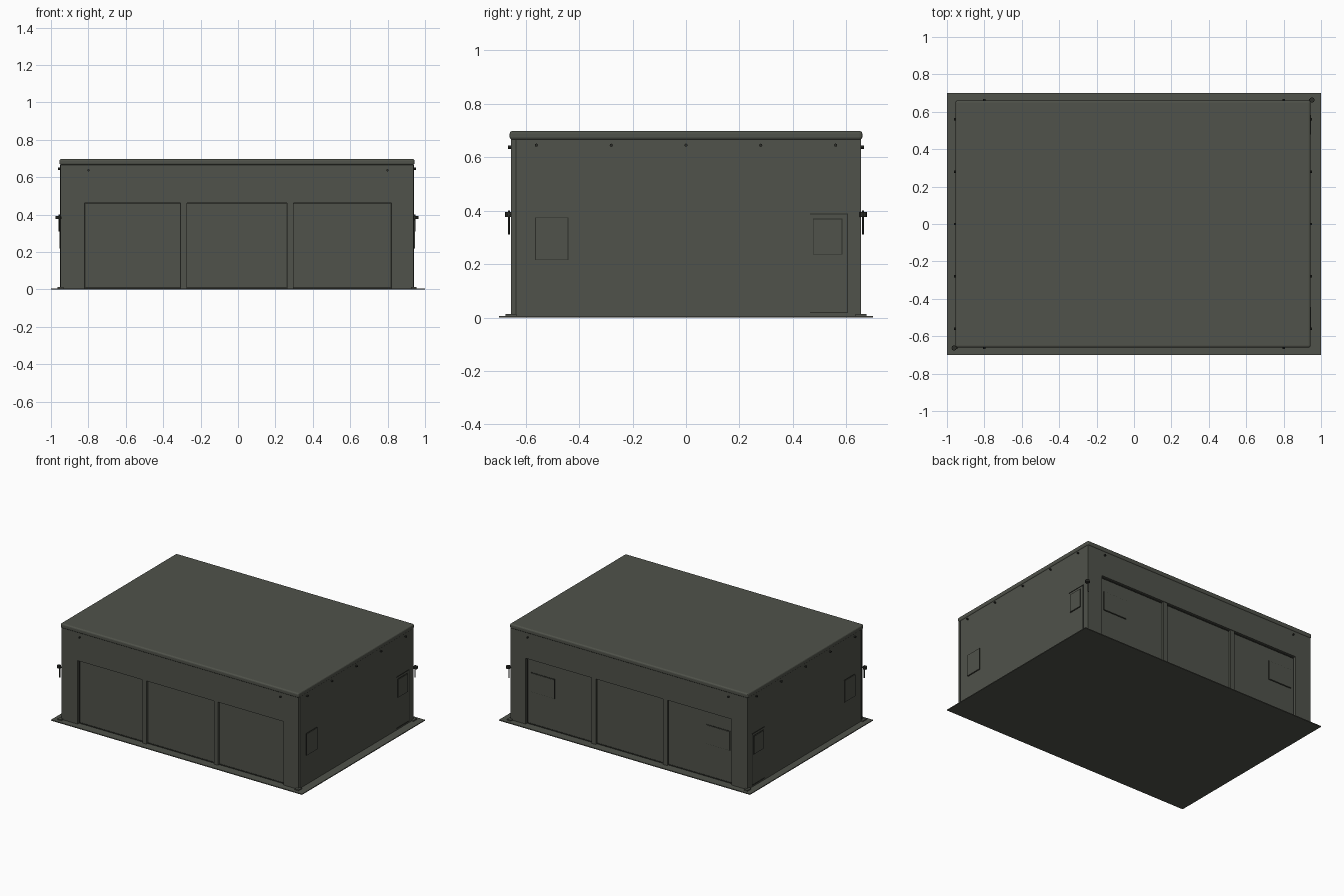
import bpy
import math

cube = bpy.data.objects.get("Cube")
if cube:
    bpy.data.objects.remove(cube, do_unlink=True)


def material(name, rgb):
    m = bpy.data.materials.new(name)
    m.use_nodes = True
    m.diffuse_color = (*rgb, 1)
    m.node_tree.nodes["Principled BSDF"].inputs["Base Color"].default_value = (*rgb, 1)
    return m


OLIVE = material("olive grey", (0.08, 0.085, 0.069))
DARK = material("dark seam", (0.025, 0.027, 0.022))


def box(name, x, y, z, mat=OLIVE, bevel=0):
    """Box from (min, max) ranges on each axis."""
    mid = [(a + b) / 2 for a, b in (x, y, z)]
    bpy.ops.mesh.primitive_cube_add(size=1, location=mid)
    ob = bpy.context.object
    ob.name = name
    ob.scale = [abs(b - a) for a, b in (x, y, z)]
    bpy.ops.object.transform_apply(location=False, rotation=False, scale=True)
    ob.data.materials.append(mat)
    if bevel:
        mod = ob.modifiers.new("rounded edges", "BEVEL")
        mod.width = bevel
        mod.segments = 3
    return ob


def rod(name, loc, radius, depth, axis, mat=DARK):
    rot = {"x": (0, math.pi / 2, 0), "y": (math.pi / 2, 0, 0), "z": (0, 0, 0)}[axis]
    bpy.ops.mesh.primitive_cylinder_add(vertices=8, radius=radius, depth=depth,
                                        location=loc, rotation=rot)
    ob = bpy.context.object
    ob.name = name
    ob.data.materials.append(mat)


CX = -0.005          # building centre in x
W, D = 0.944, 0.655  # half width and half depth
REC = 0.02           # bay recess

# Ground slab, core and roof
box("ground_slab", (-1, 1), (-0.7, 0.7), (0, 0.006))
box("building_core", (CX - W, CX + W), (-D + REC, D - REC), (0.004, 0.68))
box("roof", (CX - W - 0.005, CX + W + 0.005), (-D - 0.005, D + 0.005), (0.665, 0.698), bevel=0.01)

# Front and back facades: three recessed bays under a header
for s, side, top in ((-1, "front", 0.463), (1, "back", 0.48)):
    inner, outer = s * (D - REC), s * D
    ys = (inner, outer)
    box(side + "_header", (CX - W, CX + W), ys, (top, 0.68))
    for end, x in (("right", (CX - W, -0.82)), ("left", (0.82, CX + W))):
        box(f"{side}_{end}_jamb", x, ys, (0.004, top))
    for x in (-0.29, 0.28):
        box(side + "_bay_post", (x - 0.017, x + 0.017), (inner, s * (D - 0.004)), (0.004, top))
        box(side + "_post_seam", (x - 0.021, x - 0.016), (inner, inner + s * 0.004), (0.01, top), DARK)
    # Thin dark joints around the opening
    joint = (inner, inner + s * 0.003)
    box(side + "_top_joint", (-0.82, 0.82), joint, (top - 0.006, top), DARK)
    box(side + "_bottom_joint", (-0.82, 0.82), joint, (0.006, 0.012), DARK)
    for x in (-0.818, 0.818):
        box(side + "_side_joint", (x - 0.002, x + 0.002), joint, (0.01, top), DARK)


def window(name, axis, face, sign, u, z):
    """Raised pane with a dark outline on a wall facing along axis."""
    def plate(part, ur, zr, depth, mat):
        n = (face, face + sign * depth)
        box(name + part, *((n, ur, zr) if axis == "x" else (ur, n, zr)), mat)
    t = 0.003
    plate("_outline", u, z, 0.003, DARK)
    plate("_pane", (u[0] + t, u[1] - t), (z[0] + t, z[1] - t), 0.006, OLIVE)


# Back windows
for x in (-0.705, 0.695):
    window("back_window", "y", D - REC, 1, (x - 0.095, x + 0.095), (0.24, 0.38))

# Side walls: windows, service door outline, corner trims, small eave lights
for s, side in ((-1, "right"), (1, "left")):
    face = CX + s * W
    window(side + "_front_window", "x", face, s, (-0.565, -0.44), (0.215, 0.375))
    window(side + "_back_window", "x", face, s, (0.475, 0.585), (0.235, 0.37))
    n = (face, face + s * 0.003)
    box(side + "_door_edge", n, (0.603, 0.607), (0.018, 0.385), DARK)
    box(side + "_door_sill", n, (0.465, 0.607), (0.016, 0.02), DARK)
    box(side + "_door_head", n, (0.465, 0.607), (0.385, 0.389), DARK)
    box(side + "_corner_seam", n, (-0.638, -0.635), (0.01, 0.665), DARK)
    for i in range(-2, 3):
        rod(side + "_eave_light", (face + s * 0.006, i * 0.28, 0.645), 0.006, 0.014, "x")

for s, side in ((-1, "front"), (1, "back")):
    for x in (-0.8, 0.8):
        rod(side + "_eave_light", (x, s * (D + 0.005), 0.637), 0.006, 0.014, "y")

# Lamps on two opposite corners
for s in (-1, 1):
    x, y = CX + s * (W + 0.013), s * (D + 0.008)
    rod("lamp_arm", (x - s * 0.005, y, 0.385), 0.006, 0.025, "x")
    rod("lamp_shade", (x, y, 0.385), 0.014, 0.018, "z")
    rod("lamp_stem", (x - s * 0.006, y, 0.355), 0.004, 0.09, "z")

# Small base feet at the corners
for sx in (-1, 1):
    for sy in (-1, 1):
        x, y = CX + sx * W, sy * D
        box("corner_foot", (x - 0.015, x + 0.015), (y - 0.02, y + 0.02), (0.004, 0.014))
